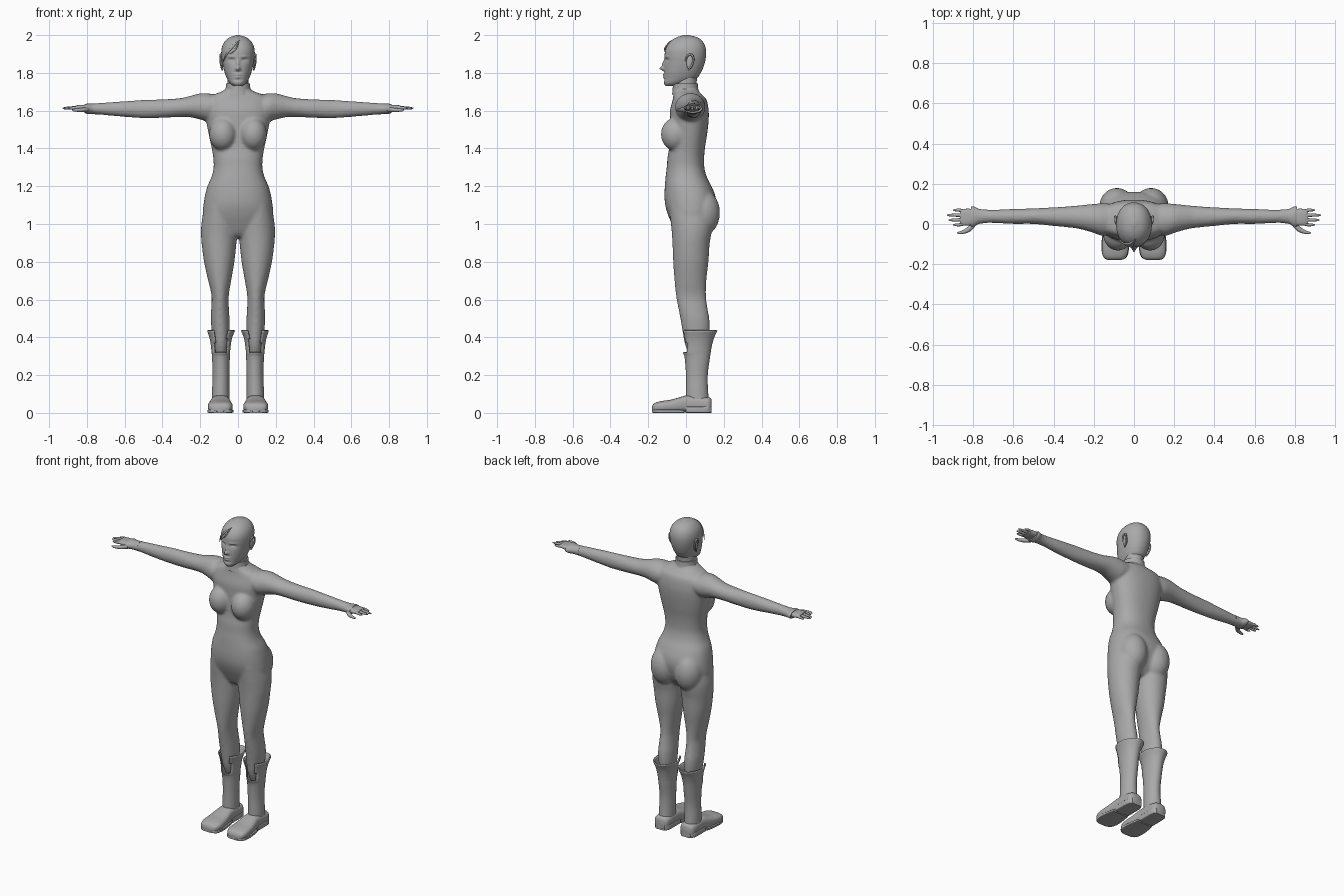
import bpy, bmesh, math
from mathutils import Matrix, Vector

grey = bpy.data.materials.new("plain_grey")
grey.diffuse_color = (0.4, 0.4, 0.4, 1)


def finish(name, bm, angle=50):
    bmesh.ops.recalc_face_normals(bm, faces=bm.faces)
    me = bpy.data.meshes.new(name)
    bm.to_mesh(me)
    bm.free()
    ob = bpy.data.objects.new(name, me)
    bpy.context.collection.objects.link(ob)
    me.materials.append(grey)
    bpy.ops.object.select_all(action='DESELECT')
    bpy.context.view_layer.objects.active = ob
    ob.select_set(True)
    bpy.ops.object.shade_smooth_by_angle(angle=math.radians(angle))
    return ob


def refine(rings, k):
    # smooth interpolation between the given cross-sections
    out = []
    last = len(rings) - 1

    def slope(i, c):
        a, b = rings[max(i - 1, 0)], rings[min(i + 1, last)]
        return (b[c] - a[c]) / (b[0] - a[0])
    for i in range(last):
        a, b = rings[i], rings[i + 1]
        h = b[0] - a[0]
        for j in range(k):
            t = j / k
            row = [a[0] + h * t]
            for c in range(1, 5):
                row.append((2*t**3 - 3*t**2 + 1) * a[c] + (t**3 - 2*t**2 + t) * h * slope(i, c)
                           + (3*t**2 - 2*t**3) * b[c] + (t**3 - t**2) * h * slope(i + 1, c))
            out.append(row)
    return out + [rings[last]]


def tube(bm, axis, rings, n=32, p=2.0, k=4, mirror=True, caps=True):
    # ring = position along axis, then min/max of the other two directions
    rows = refine(rings, k)
    for side in ((1, -1) if mirror else (1,)):
        loops = []
        for s, u0, u1, v0, v1 in rows:
            loop = []
            for i in range(n):
                c, d = math.cos(2*math.pi*i/n), math.sin(2*math.pi*i/n)
                u = (u0+u1)/2 + (u1-u0)/2 * math.copysign(abs(c)**(2/p), c)
                v = (v0+v1)/2 + (v1-v0)/2 * math.copysign(abs(d)**(2/p), d)
                co = {'x': (s, u, v), 'y': (u, s, v), 'z': (u, v, s)}[axis]
                loop.append(bm.verts.new((co[0]*side, co[1], co[2])))
            loops.append(loop)
        for a, b in zip(loops, loops[1:]):
            for i in range(n):
                j = (i + 1) % n
                bm.faces.new((a[i], a[j], b[j], b[i]))
        if caps:
            bm.faces.new(loops[0])
            bm.faces.new(loops[-1])


def ellipsoid(bm, centre, radii):
    for side in (1, -1):
        m = Matrix.Translation((centre[0]*side, centre[1], centre[2])) @ Matrix.Diagonal((*radii, 1))
        bmesh.ops.create_uvsphere(bm, u_segments=24, v_segments=16, radius=1, matrix=m)


def strands(name, paths, bevel):
    # tapered strands, each point is x, y, z, radius factor
    cu = bpy.data.curves.new(name, 'CURVE')
    cu.dimensions = '3D'
    cu.bevel_depth = bevel
    cu.bevel_resolution = 3
    cu.use_fill_caps = True
    for path in paths:
        sp = cu.splines.new('NURBS')
        sp.points.add(len(path) - 1)
        sp.use_endpoint_u = True
        sp.order_u = 3
        for pt, (x, y, z, r) in zip(sp.points, path):
            pt.co = (x, y, z, 1)
            pt.radius = r
    cu.materials.append(grey)
    bpy.context.collection.objects.link(bpy.data.objects.new(name, cu))


# Body: torso, bust, seat, arms and legs fused into one smooth skin
bm = bmesh.new()
torso = [(.93, .04, -.03, .05), (.95, .09, -.05, .09), (1.0, .165, -.075, .13), (1.05, .186, -.096, .15),
         (1.1, .183, -.11, .16), (1.15, .175, -.114, .155), (1.2, .162, -.112, .135), (1.25, .14, -.108, .11),
         (1.3, .129, -.102, .097), (1.35, .131, -.098, .096), (1.4, .139, -.09, .1), (1.45, .15, -.088, .108),
         (1.5, .16, -.086, .115), (1.55, .17, -.086, .12), (1.6, .178, -.085, .12), (1.66, .17, -.07, .108),
         (1.685, .13, -.066, .085), (1.70, .09, -.066, .07), (1.72, .06, -.065, .06), (1.74, .058, -.062, .058)]
tube(bm, 'z', [(z, -w, w, f, b) for z, w, f, b in torso], n=48, p=2.3, mirror=False)
ellipsoid(bm, (.08, -.055, 1.475), (.073, .078, .088))
ellipsoid(bm, (.085, .088, 1.06), (.088, .092, .122))
tube(bm, 'x', [(.10, -.05, .1, 1.57, 1.68), (.16, -.058, .103, 1.545, 1.692), (.2, -.045, .1, 1.553, 1.692),
               (.25, -.03, .095, 1.565, 1.679), (.3, -.02, .09, 1.567, 1.667), (.4, -.01, .083, 1.562, 1.66),
               (.5, 0, .078, 1.56, 1.657), (.6, 0, .075, 1.567, 1.65), (.7, .005, .071, 1.576, 1.643),
               (.77, .005, .071, 1.583, 1.636)])
tube(bm, 'z', [(.3, .06, .12, .02, .1), (.36, .05, .13, -.005, .115), (.44, .045, .14, -.02, .126),
               (.5, .045, .144, -.03, .124), (.55, .048, .142, -.04, .115), (.62, .049, .14, -.053, .106),
               (.7, .036, .158, -.061, .108), (.8, .019, .18, -.068, .119), (.9, .008, .193, -.072, .126),
               (.95, .004, .196, -.075, .135), (1.0, .006, .194, -.08, .14), (1.1, .02, .178, -.09, .13)])
body = finish("body_suit", bm, 80)
rm = body.modifiers.new("fuse", 'REMESH')
rm.mode = 'VOXEL'
rm.voxel_size = .008
rm.use_smooth_shade = True
sm = body.modifiers.new("soften", 'SMOOTH')
sm.factor = .5
sm.iterations = 8

# Head with face features pushed in and out
bm = bmesh.new()
head = [(1.73, .022, -.108, -.05), (1.745, .042, -.117, .0), (1.77, .058, -.117, .055), (1.8, .07, -.117, .078),
        (1.83, .078, -.116, .092), (1.86, .084, -.114, .101), (1.89, .088, -.113, .106), (1.92, .088, -.11, .106),
        (1.95, .08, -.096, .098), (1.975, .062, -.072, .08), (1.99, .04, -.045, .055), (2.0, .008, -.01, .015)]
tube(bm, 'z', [(z, -w, w, f, b) for z, w, f, b in head], n=96, p=2.15, k=8, mirror=False)
# x, z, spread x, spread z, push towards the back
features = [(0, 1.823, .011, .011, -.022), (0, 1.848, .008, .018, -.011), (.034, 1.866, .017, .011, .013),
            (.034, 1.862, .012, .006, -.008), (.034, 1.886, .02, .005, -.003), (0, 1.79, .017, .004, -.007),
            (0, 1.777, .014, .004, -.006), (0, 1.762, .02, .006, .004), (0, 1.805, .02, .005, .004)]
for v in bm.verts:
    if v.co.y < -.01:
        x, z = abs(v.co.x), v.co.z
        v.co.y += sum(d * math.exp(-((x - fx) / sx)**2 - ((z - fz) / sz)**2)
                      for fx, fz, sx, sz, d in features)
finish("head", bm, 80)

# Ears: flat shell with a raised rim
bm = bmesh.new()
ellipsoid(bm, (.084, .02, 1.855), (.008, .018, .036))
finish("ears", bm)
rim = [(.085, -.002, 1.862, .7), (.091, .002, 1.893, 1), (.093, .032, 1.9, 1.1), (.094, .042, 1.87, 1),
       (.09, .03, 1.835, 1), (.083, .012, 1.815, .8)]
strands("ear_rims", [rim, [(-x, y, z, r) for x, y, z, r in rim]], .005)

# Fringe of hair sweeping over the forehead
strands("hair_fringe", [
    [(.008, -.074, 1.973, .3), (-.015, -.098, 1.955, 1), (-.04, -.1, 1.925, 1.2), (-.066, -.086, 1.895, .9),
     (-.08, -.075, 1.855, .15)],
    [(.005, -.082, 1.967, .3), (-.005, -.11, 1.94, .8), (-.02, -.113, 1.915, .7), (-.045, -.104, 1.9, .15)]], .006)

# Neck and stand-up collar
bm = bmesh.new()
tube(bm, 'z', [(1.69, -.058, .058, -.058, .06), (1.74, -.055, .055, -.06, .056), (1.79, -.054, .054, -.05, .06)],
     mirror=False)
finish("neck", bm)
bm = bmesh.new()
tube(bm, 'z', [(1.685, -.082, .082, -.074, .078), (1.71, -.067, .067, -.071, .066), (1.745, -.064, .064, -.069, .062)],
     mirror=False)
finish("collar", bm)

# Flared sleeve cuffs
bm = bmesh.new()
tube(bm, 'x', [(.73, .005, .071, 1.579, 1.64), (.77, .001, .075, 1.582, 1.637), (.8, -.015, .088, 1.583, 1.637),
               (.812, -.013, .086, 1.588, 1.634)])
finish("sleeve_cuffs", bm)

# Hands: palm, four fingers, thumb
bm = bmesh.new()
tube(bm, 'x', [(.79, .0, .07, 1.595, 1.63), (.82, -.008, .076, 1.597, 1.631), (.85, -.007, .074, 1.602, 1.629),
               (.865, 0, .068, 1.606, 1.625)], p=2.6)
for y0, y1, tip in ((.003, -.004, .9), (.023, .02, .922), (.043, .044, .93), (.062, .069, .9)):
    tube(bm, 'x', [(.84, y0-.009, y0+.009, 1.606, 1.625), ((.84+tip)/2, y1-.008, y1+.008, 1.607, 1.623),
                   (tip-.012, y1-.006, y1+.006, 1.607, 1.619), (tip, y1-.002, y1+.002, 1.611, 1.615)], n=12)
tube(bm, 'x', [(.79, -.014, .02, 1.592, 1.62), (.82, -.04, -.008, 1.592, 1.616), (.85, -.049, -.03, 1.594, 1.612),
               (.872, -.05, -.038, 1.597, 1.609), (.88, -.047, -.042, 1.601, 1.605)], n=12)
finish("hands", bm)

# Boot shafts with flared top and a notch at the front
bm = bmesh.new()
tube(bm, 'z', [(.03, .046, .138, 0, .125), (.1, .046, .138, 0, .118), (.2, .046, .134, 0, .115),
               (.3, .043, .138, -.008, .128), (.32, .042, .14, -.016, .131), (.36, .038, .144, -.016, .138),
               (.4, .03, .152, -.022, .15), (.436, .015, .164, -.031, .166)], caps=False)
cut = []
for f in bm.faces:
    c = f.calc_center_median()
    if c.z > .32 and c.y < .04 and abs(abs(c.x) - .09) < .036:
        cut.append(f)
bmesh.ops.delete(bm, geom=cut, context='FACES')
shaft = finish("boot_shafts", bm)
so = shaft.modifiers.new("thickness", 'SOLIDIFY')
so.thickness = .007
so.offset = -1

# Boot feet
bm = bmesh.new()
tube(bm, 'y', [(-.18, .065, .125, .008, .035), (-.172, .045, .145, .005, .048), (-.15, .032, .157, .003, .058),
               (-.12, .028, .16, .002, .064), (-.08, .031, .157, .002, .07), (-.03, .037, .15, .002, .084),
               (.0, .041, .145, .002, .092), (.06, .042, .143, .002, .092), (.11, .043, .142, .002, .084),
               (.128, .05, .135, .002, .08), (.136, .062, .122, .005, .07)], p=2.8)
finish("boot_feet", bm)

# Soles: front pad and heel block
bm = bmesh.new()
tube(bm, 'y', [(-.178, .06, .13, 0, .016), (-.165, .036, .152, 0, .018), (-.12, .025, .162, 0, .018),
               (-.06, .029, .158, 0, .018), (-.01, .038, .148, 0, .016)], p=8)
tube(bm, 'y', [(.0, .04, .146, 0, .035), (.06, .04, .146, 0, .035), (.115, .043, .142, 0, .035),
               (.136, .058, .126, 0, .035)], p=8)
finish("boot_soles", bm, 35)
